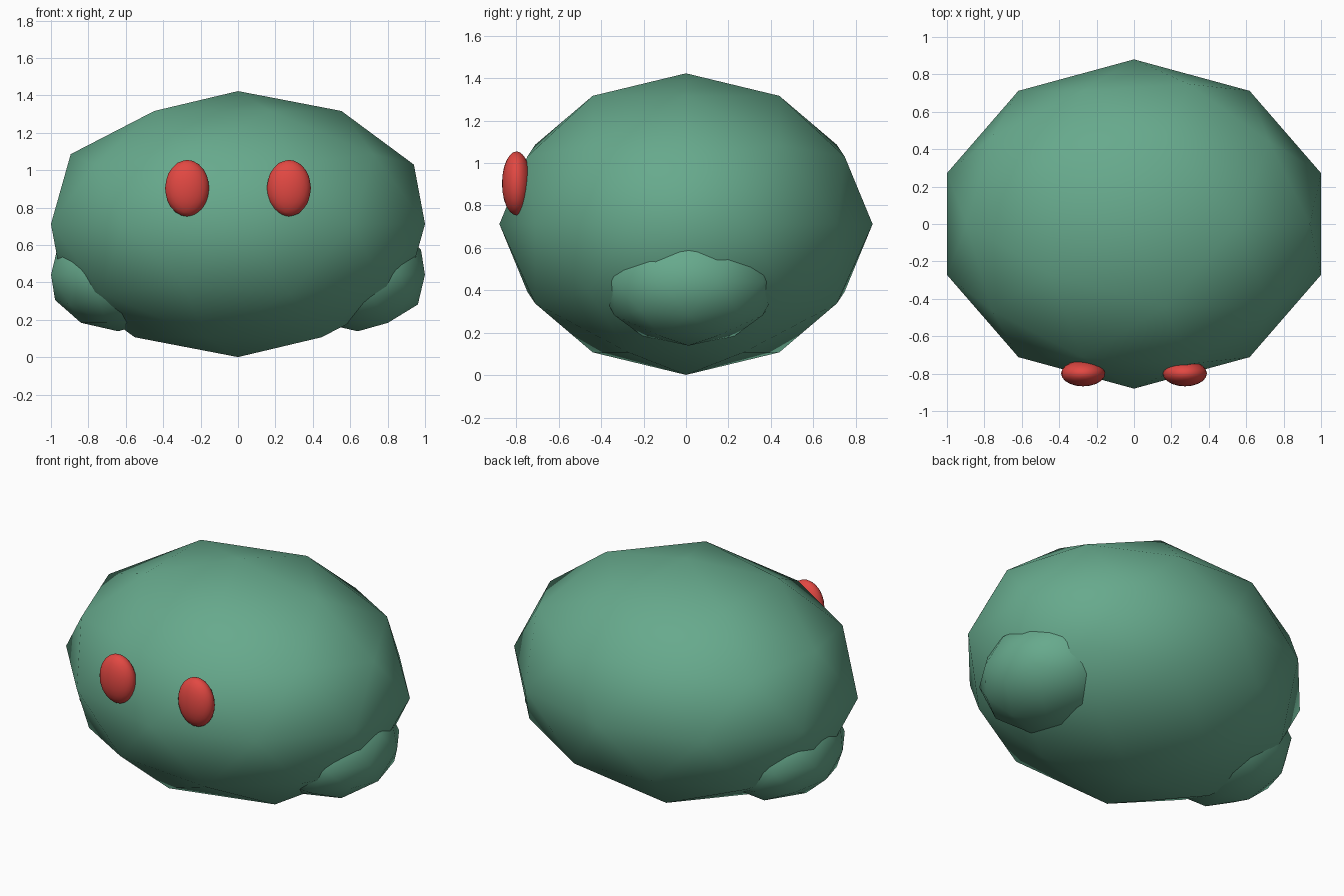
import bpy

if "Cube" in bpy.data.objects:
    bpy.data.objects.remove(bpy.data.objects["Cube"])


def material(name, color):
    mat = bpy.data.materials.new(name)
    mat.diffuse_color = (*color, 1.0)
    mat.use_nodes = True
    mat.node_tree.nodes["Principled BSDF"].inputs["Base Color"].default_value = mat.diffuse_color
    return mat


def ellipsoid(name, center, radii, detail, mat):
    """Smooth-shaded, faceted-outline ellipsoid made from an icosphere."""
    bpy.ops.mesh.primitive_ico_sphere_add(subdivisions=detail, radius=1, location=center)
    obj = bpy.context.object
    obj.name = name
    obj.scale = radii
    bpy.ops.object.transform_apply(location=False, rotation=False, scale=True)
    bpy.ops.object.shade_smooth()
    obj.data.materials.append(mat)
    return obj


green = material("sea_green", (0.135, 0.40, 0.265))
red = material("bright_red", (0.76, 0.065, 0.055))

# Large low-poly body
ellipsoid("body", (0, 0, 0.712), (1.0515, 0.88, 0.711), 2, green)

for side, sign in (("left", -1), ("right", 1)):
    # Stubby feet sunk into the lower sides
    ellipsoid(side + "_foot", (sign * 0.641, 0.012, 0.441), (0.377, 0.433, 0.302), 2, green)
    # Tall oval eyes, half embedded in the face
    ellipsoid(side + "_eye", (sign * 0.272, -0.799, 0.904), (0.118, 0.069, 0.151), 3, red)
